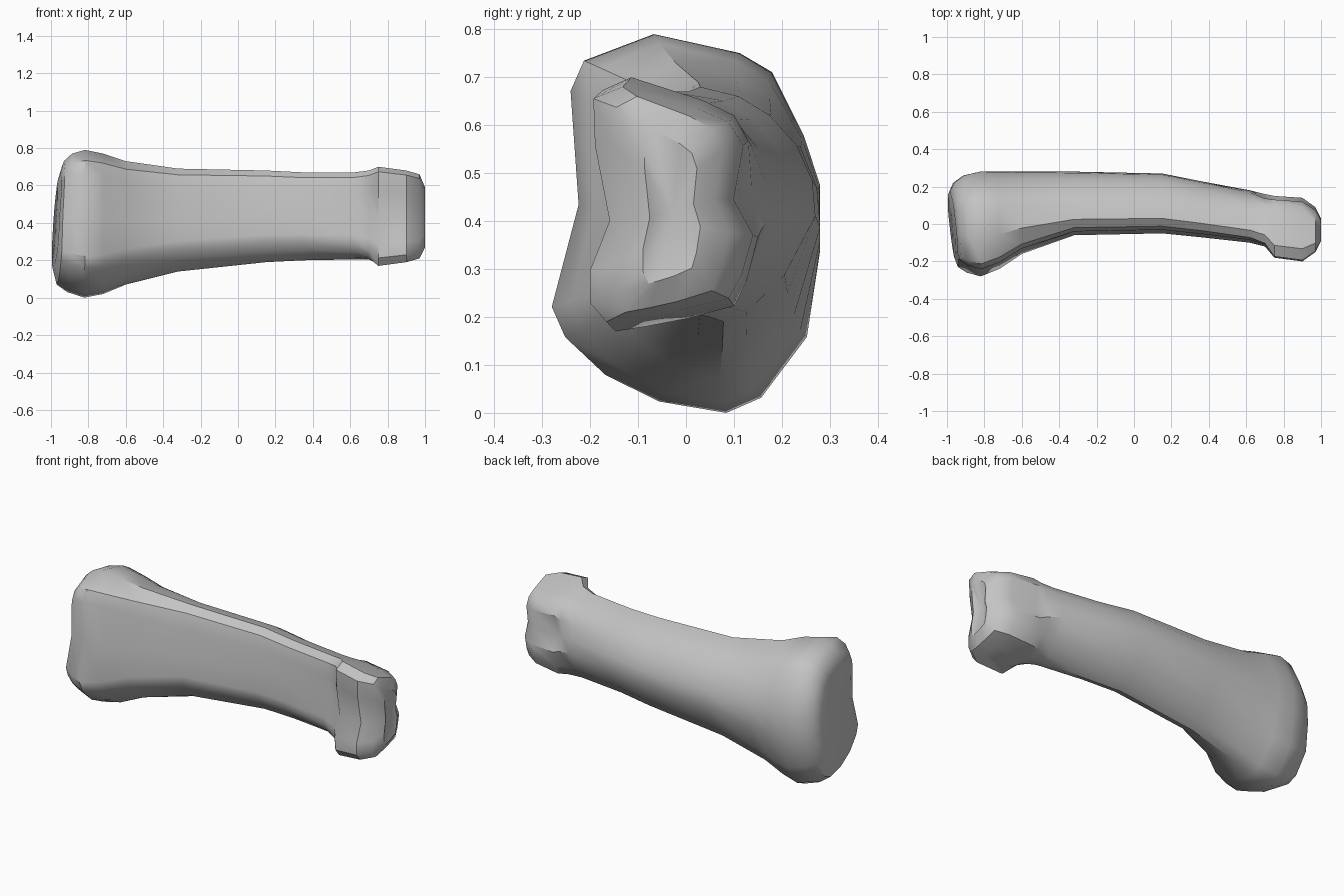
import bpy
import bmesh
import math

default_cube = bpy.data.objects.get("Cube")
if default_cube:
    bpy.data.objects.remove(default_cube, do_unlink=True)

# Outlines as (depth, height) fractions, from the front middle round underneath
base_outline = [
    (.1, .55), (0, .28), (.05, .2), (.2, .1), (.4, .03), (.65, 0), (.78, .04), (.95, .2),
    (1, .43), (1, .6), (.94, .73), (.82, .9), (.7, .95), (.38, 1), (.12, .93), (.07, .85)]
shaft_outline = [
    (.05, .5), (0, .3), (.02, .22), (.12, .12), (.25, .04), (.4, 0), (.55, .04), (.8, .2),
    (1, .45), (.98, .6), (.88, .75), (.7, .88), (.5, .96), (.25, 1), (.12, .94), (.06, .8)]
head_outline = [
    (.12, .43), (0, .22), (0, .08), (.1, 0), (.3, .02), (.55, .05), (.85, .1), (.93, .2),
    (1, .37), (.88, .52), (.94, .75), (.85, .85), (.65, .91), (.2, 1), (.02, .95), (.03, .75)]
outlines = [base_outline, shaft_outline, head_outline]

# Stations along the bone: x, front, back, bottom, top, outline blend
stations = [
    (-.97, -.18, .17, .16, .66, 0),
    (-.95, -.23, .22, .07, .73, 0),
    (-.9, -.26, .26, .03, .77, 0),
    (-.82, -.28, .28, 0, .79, 0),
    (-.72, -.24, .28, .02, .77, .2),
    (-.6, -.16, .28, .07, .73, .5),
    (-.32, -.06, .28, .14, .69, 1),
    (.15, -.05, .27, .19, .68, 1),
    (.35, -.07, .23, .2, .67, 1),
    (.62, -.1, .18, .2, .67, 1.2),
    (.7, -.12, .16, .19, .68, 1.6),
    (.75, -.18, .15, .17, .7, 2),
    (.9, -.2, .14, .19, .68, 2),
    (.97, -.15, .09, .21, .66, 2),
    (1, -.09, .03, .27, .59, 2),
]


def mix(start, end, factor):
    return start + (end - start) * factor


def section(station):
    """Return the ring of points for one station."""
    x, front, back, bottom, top, blend = station
    index = min(int(blend), len(outlines) - 2)
    factor = blend - index
    # The joint face at the base leans a little
    lean = max(0, -x - .8) / 5
    points = []
    for first, second in zip(outlines[index], outlines[index + 1]):
        depth = mix(first[0], second[0], factor)
        height = mix(first[1], second[1], factor)
        points.append((x + lean * (height - depth),
                       mix(front, back, depth),
                       mix(bottom, top, height)))
    return points


def close_end(mesh, ring, centre):
    """Close an end with a shallow fan of triangles."""
    middle = mesh.verts.new(centre)
    for corner, following in zip(ring, ring[1:] + ring[:1]):
        mesh.faces.new((corner, following, middle))


# Loft the whole bone through its stations
mesh = bmesh.new()
rings = [[mesh.verts.new(point) for point in section(station)] for station in stations]
for ring, neighbour in zip(rings, rings[1:]):
    for i in range(len(ring)):
        j = (i + 1) % len(ring)
        mesh.faces.new((ring[i], ring[j], neighbour[j], neighbour[i]))
close_end(mesh, rings[0], (-.96, .01, .42))
close_end(mesh, rings[-1], (.975, -.03, .42))
bmesh.ops.recalc_face_normals(mesh, faces=mesh.faces)

bone_mesh = bpy.data.meshes.new("finger_bone")
mesh.to_mesh(bone_mesh)
mesh.free()
bone = bpy.data.objects.new("finger_bone", bone_mesh)
bpy.context.collection.objects.link(bone)

# Plain grey surface
grey = bpy.data.materials.new("bone_grey")
grey.use_nodes = True
colour = (.55, .55, .55, 1)
grey.diffuse_color = colour
grey.node_tree.nodes["Principled BSDF"].inputs["Base Color"].default_value = colour
bone_mesh.materials.append(grey)

# Smooth shading with crisp ridges
bpy.ops.object.select_all(action="DESELECT")
bone.select_set(True)
bpy.context.view_layer.objects.active = bone
bpy.ops.object.shade_smooth_by_angle(angle=math.radians(35))
